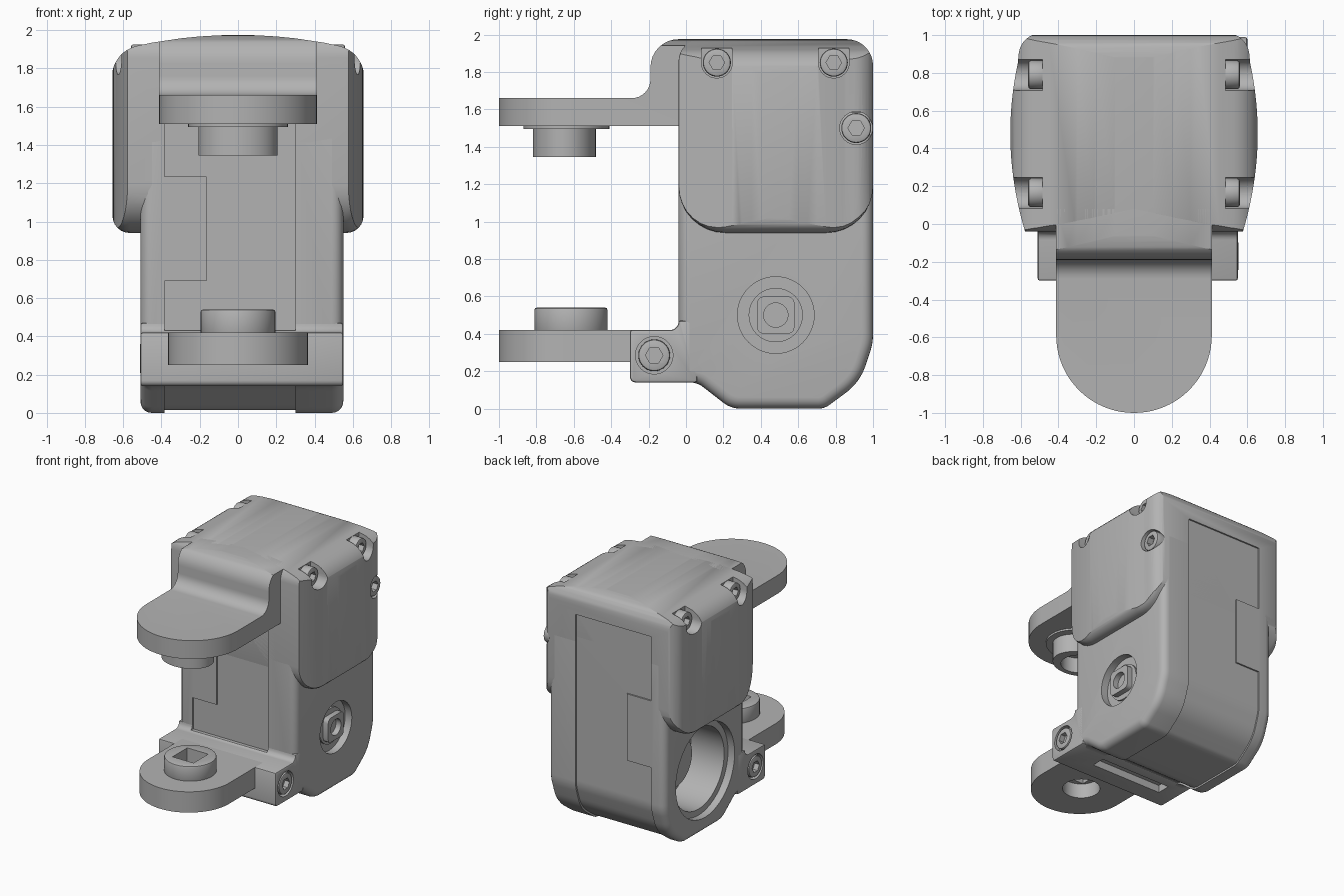
import bpy, bmesh, math
from mathutils import Vector, Matrix

if "Cube" in bpy.data.objects:
    bpy.data.objects.remove(bpy.data.objects["Cube"])

GREY = (0.45, 0.45, 0.45, 1)
grey = bpy.data.materials.new("grey_plastic")
grey.use_nodes = True
grey.diffuse_color = GREY
grey.node_tree.nodes["Principled BSDF"].inputs["Base Color"].default_value = GREY
helpers = []


def fillet(points, steps=8):
    """Round each (a, b, radius) corner of a closed outline."""
    out = []
    for i, p in enumerate(points):
        here = Vector(p[:2])
        if len(p) < 3:
            out.append(here)
            continue
        d1 = (Vector(points[i - 1][:2]) - here).normalized()
        d2 = (Vector(points[(i + 1) % len(points)][:2]) - here).normalized()
        half = d1.angle(d2) / 2
        mid = here + (d1 + d2).normalized() * p[2] / math.sin(half)
        v1 = here + d1 * p[2] / math.tan(half) - mid
        v2 = here + d2 * p[2] / math.tan(half) - mid
        turn = math.atan2(v1.x * v2.y - v1.y * v2.x, v1.dot(v2))
        out += [mid + Matrix.Rotation(turn * k / steps, 2) @ v1 for k in range(steps + 1)]
    return out


def disc(a, b, ra, rb=None, n=48):
    rb = rb or ra
    return [(a + ra * math.cos(math.tau * k / n), b + rb * math.sin(math.tau * k / n))
            for k in range(n)]


def rect(a0, a1, b0, b1):
    return [(a0, b0), (a1, b0), (a1, b1), (a0, b1)]


def prism(name, outline, axis, lo, hi, helper=False):
    """Extrude a flat outline along an axis."""
    place = {"x": lambda a, b, t: (t, a, b),
             "y": lambda a, b, t: (a, t, b),
             "z": lambda a, b, t: (a, b, t)}[axis]
    bm = bmesh.new()
    rings = [[bm.verts.new(place(p[0], p[1], t)) for p in outline] for t in (lo, hi)]
    n = len(outline)
    for ring in rings:
        bm.faces.new(ring)
    for i in range(n):
        j = (i + 1) % n
        bm.faces.new((rings[0][i], rings[0][j], rings[1][j], rings[1][i]))
    bmesh.ops.recalc_face_normals(bm, faces=bm.faces)
    mesh = bpy.data.meshes.new(name)
    bm.to_mesh(mesh)
    bm.free()
    mesh.materials.append(grey)
    ob = bpy.data.objects.new(name, mesh)
    bpy.context.collection.objects.link(ob)
    if helper:
        ob.hide_render = True
        helpers.append(ob)
    return ob


def cutter(outline, axis, lo, hi):
    return prism("cutter", outline, axis, lo, hi, True)


def apply(ob, mod):
    with bpy.context.temp_override(object=ob, active_object=ob, selected_objects=[ob]):
        bpy.ops.object.modifier_apply(modifier=mod.name)


def bevel(ob, width, segments=5):
    m = ob.modifiers.new("bevel", "BEVEL")
    m.width, m.segments = width, segments
    m.limit_method, m.angle_limit = "ANGLE", math.radians(50)
    m.use_clamp_overlap = False
    apply(ob, m)


def boolean(ob, tools, operation="DIFFERENCE"):
    for tool in tools:
        m = ob.modifiers.new("bool", "BOOLEAN")
        m.operation, m.object, m.solver = operation, tool, "EXACT"
        apply(ob, m)


def screw(name, y, z, r, x0, x1):
    """Socket-head screw lying along x, with its head face at x1."""
    s = math.copysign(1, x1 - x0)
    ob = prism(name, disc(y, z, r, n=32), "x", x0, x1)
    bevel(ob, 0.012, 2)
    boolean(ob, [cutter(disc(y, z, r * 0.55, n=6), "x", x1 - s * 0.05, x1 + s * 0.02)])


# Recessed wrap-around panel with its side notch, front and back
def panel(z0, z1):
    return [(-0.385, z0), (0.3, z0), (0.3, z1), (-0.385, z1),
            (-0.385, 1.235), (-0.165, 1.235), (-0.165, 0.69), (-0.385, 0.69)]


panel_cuts = [cutter(panel(0.43, 1.51), "y", -0.1, -0.028),
              cutter(panel(0.3, 1.76), "y", 0.988, 1.1)]

# Main body
belly = [(0.06, 0.14, 0.12), (0.24, 0, 0.15), (0.74, 0, 0.1), (0.93, 0.14, 0.3), (1, 0.35, 0.3)]
body = prism("body", fillet([(-0.04, 0.14)] + belly + [(1, 1.6), (-0.04, 1.6)]), "x", -0.51, 0.55)
bevel(body, 0.06)
curve = fillet([(-0.04, 0.14)] + belly + [(1, 0.5)])
centre = Vector((0.48, 0.6))
band = [centre + (p - centre) * 1.08 for p in curve] + \
       [centre + (p - centre) * 0.977 for p in reversed(curve)]
boolean(body, panel_cuts + [
    cutter(band, "x", -0.385, 0.3),
    cutter(disc(0.48, 0.5, 0.38), "x", -0.6, -0.45),
    cutter(disc(0.48, 0.5, 0.33), "x", -0.6, -0.15),
    cutter(disc(0.48, 0.5, 0.205), "x", 0.49, 0.6)])

# Drive hub in the side recess
hub_ring = prism("hub_ring", disc(0.48, 0.5, 0.145), "x", 0.48, 0.505)
hub = prism("square_hub", fillet([p + (0.035,) for p in rect(0.38, 0.58, 0.4, 0.6)], 3),
            "x", 0.48, 0.55)
boolean(hub, [cutter(disc(0.48, 0.5, 0.065), "x", 0.49, 0.6)])
inner_disc = prism("inner_disc", disc(0.48, 0.5, 0.2), "x", -0.25, -0.14)

# Domed top cover: rounded side outline, bulged plan and arched section
def arch_outline(z0):
    top = [(x / 10, 1.975 - 0.002 * x * x) for x in (4.5, 3, 2, 1, 0, -1, -2, -3, -4.5)]
    return fillet([(-0.66, z0), (0.66, z0), (0.66, 1.89, 0.17)] + top + [(-0.66, 1.89, 0.17)])


cover = prism("top_cover", fillet([(-0.04, 0.94, 0.25), (1, 0.94, 0.25),
                                   (1, 1.975, 0.14), (-0.04, 1.975, 0.12)]), "x", -0.656, 0.656)
bevel(cover, 0.09, 6)
side = [(0.655 - 0.29 * (y / 20 - 0.48) ** 2, y / 20) for y in range(-1, 18)]
half = [(0.575, -0.06)] + side + [(0.6, 1.01, 0.12)]
plan = fillet(half + [(-p[0],) + p[1:] for p in reversed(half)])
boolean(cover, [cutter(plan, "z", 0.8, 2.1), cutter(arch_outline(0.9), "y", -0.2, 1.2)],
        "INTERSECT")
pockets = [cutter(fillet([(y - 0.082, 1.768, 0.08), (y + 0.082, 1.768, 0.08),
                          (y + 0.082, 2.1), (y - 0.082, 2.1)]), "x", s * 0.485, s * 0.8)
           for s in (-1, 1) for y in (0.165, 0.79)]
boolean(cover, panel_cuts + pockets + [cutter(disc(0.91, 1.5, 0.088), "x", 0.53, 0.8)])

# Cover screws
for s, label in ((1, "left"), (-1, "right")):
    screw(f"cover_screw_front_{label}", 0.165, 1.85, 0.075, s * 0.47, s * 0.56)
    screw(f"cover_screw_back_{label}", 0.79, 1.85, 0.075, s * 0.47, s * 0.56)
screw("back_corner_screw", 0.91, 1.5, 0.08, 0.49, 0.6)


# Upper arm, stepping down from the cover to a round end
def tongue(r, y_end):
    return fillet([(-r, y_end), (-r, -1, r - 0.001), (r, -1, r - 0.001), (r, y_end)], 20)


upper_arm = prism("upper_arm", fillet([(-1.05, 1.51), (0.1, 1.51), (0.1, 1.975), (-0.19, 1.975, 0.15),
                                       (-0.19, 1.66, 0.1), (-1.05, 1.66)]), "x", -0.5, 0.5)
boolean(upper_arm, [cutter(tongue(0.412, 0.08), "z", 1.4, 2.1),
                    cutter(arch_outline(1.4), "y", -1.2, 0.3)], "INTERSECT")
prism("upper_flange", disc(0, -0.64, 0.26, 0.23), "z", 1.495, 1.52)
upper_boss = prism("upper_boss", disc(0, -0.65, 0.207, 0.168), "z", 1.345, 1.52)
boolean(upper_boss, [cutter(disc(0, -0.65, 0.13), "z", 1.3, 1.47)])

# Bracket block at the foot, with a slot underneath and a fillet up to the body
bracket = prism("bracket", fillet([(-0.3, 0.14, 0.03), (0.06, 0.14), (0.06, 0.47),
                                   (-0.04, 0.47), (-0.04, 0.42, 0.045), (-0.3, 0.42)], 5),
                "x", -0.51, 0.55)
bevel(bracket, 0.012, 2)
boolean(bracket, panel_cuts[:1] + [cutter(rect(-0.36, 0.28, -0.14, -0.03), "z", 0.1, 0.2)] +
        [cutter(disc(-0.17, 0.285, 0.1), "x", a, b) for a, b in ((0.51, 0.6), (-0.6, -0.47))])
screw("bracket_screw_left", -0.17, 0.285, 0.085, 0.48, 0.552)
screw("bracket_screw_right", -0.17, 0.285, 0.085, -0.44, -0.512)

# Lower arm with a square socket above and a round bore below
lower_arm = prism("lower_arm", tongue(0.365, -0.2), "z", 0.25, 0.42)
lower_boss = prism("lower_boss", disc(0, -0.615, 0.195), "z", 0.4, 0.54)
bevel(lower_boss, 0.012, 2)
socket = cutter(rect(-0.095, 0.095, -0.71, -0.52), "z", 0.36, 0.6)
boolean(lower_arm, [socket, cutter(disc(0, -0.615, 0.14), "z", 0.2, 0.37)])
boolean(lower_boss, [socket])

# Tidy up and shade
for ob in helpers:
    bpy.data.objects.remove(ob)
for ob in bpy.context.scene.objects:
    if ob.type == "MESH" and ob.data.materials and ob.data.materials[0] == grey:
        with bpy.context.temp_override(object=ob, active_object=ob, selected_objects=[ob],
                                       selected_editable_objects=[ob]):
            bpy.ops.object.shade_smooth_by_angle(angle=math.radians(30))
